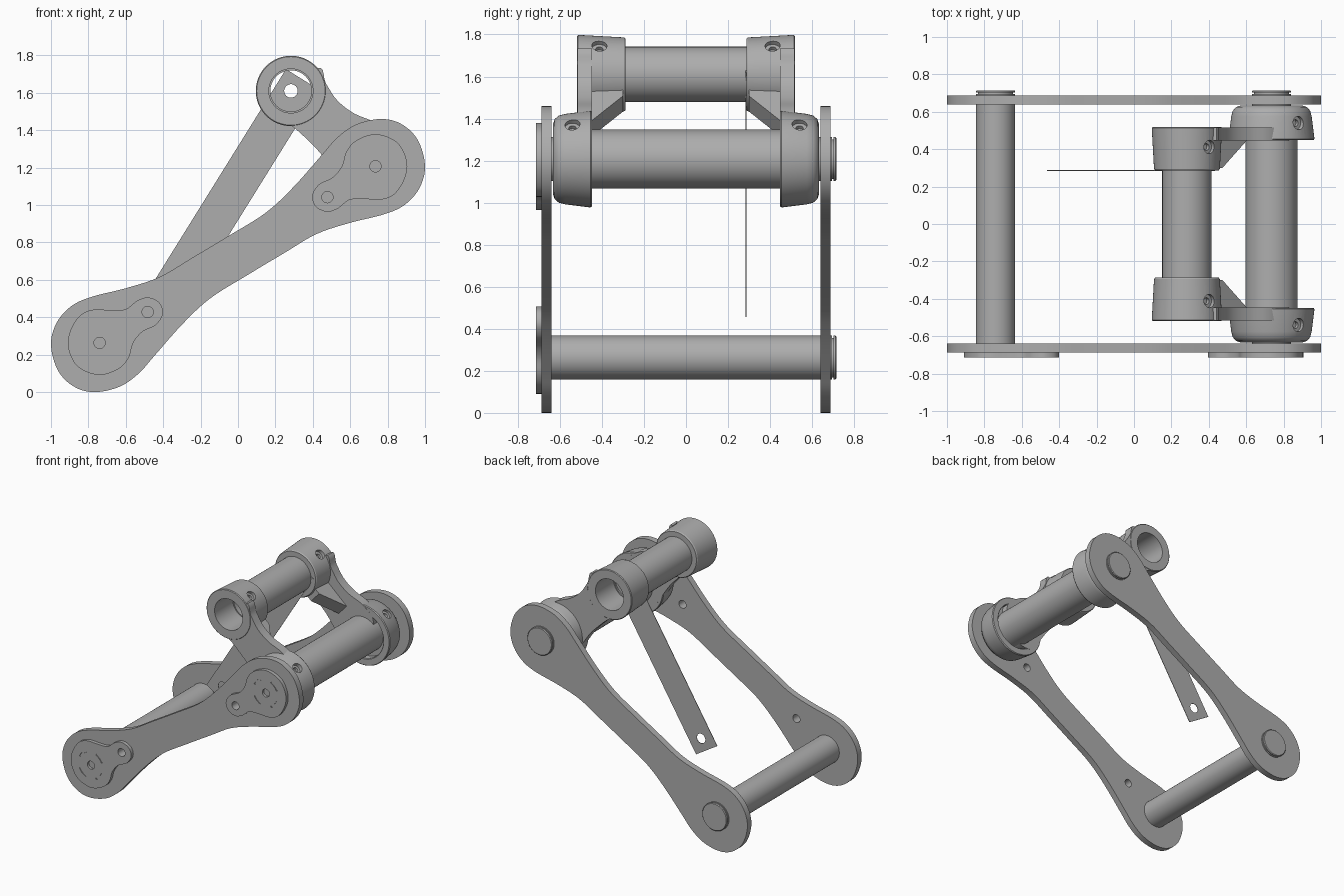
import bpy, bmesh, math
from math import sin, cos, pi
from mathutils import Vector, Matrix

cube = bpy.data.objects.get("Cube")
if cube:
    bpy.data.objects.remove(cube, do_unlink=True)

grey = bpy.data.materials.new("plain grey metal")
grey.use_nodes = True
grey.diffuse_color = (0.42, 0.42, 0.42, 1)
grey.node_tree.nodes["Principled BSDF"].inputs["Base Color"].default_value = (0.42, 0.42, 0.42, 1)

LOW, HIGH, TOP = (-0.74, 0.263), (0.735, 1.207), (0.283, 1.61)


def finish(name, bm):
    bmesh.ops.remove_doubles(bm, verts=bm.verts, dist=1e-5)
    bmesh.ops.recalc_face_normals(bm, faces=bm.faces)
    mesh = bpy.data.meshes.new(name)
    bm.to_mesh(mesh)
    bm.free()
    mesh.materials.append(grey)
    ob = bpy.data.objects.new(name, mesh)
    bpy.context.collection.objects.link(ob)
    return ob


def shade(ob):
    bpy.ops.object.select_all(action='DESELECT')
    ob.select_set(True)
    bpy.context.view_layer.objects.active = ob
    bpy.ops.object.shade_smooth_by_angle(angle=math.radians(32))
    return ob


def lathe(name, centre, profile, sign=1, seg=64):
    """Turn a closed (radius, y) profile about a line along y."""
    bm = bmesh.new()
    rings = [[bm.verts.new((centre[0] + r * cos(2 * pi * i / seg), sign * y,
                            centre[1] + r * sin(2 * pi * i / seg)))
              for i in range(seg)] for r, y in profile]
    for a, b in zip(rings, rings[1:] + rings[:1]):
        for i in range(seg):
            j = (i + 1) % seg
            bm.faces.new((a[i], a[j], b[j], b[i]))
    bmesh.ops.dissolve_degenerate(bm, dist=1e-5, edges=bm.edges)
    return finish(name, bm)


def rod(name, centre, r, y0, y1):
    return lathe(name, centre, [(0, y0), (r, y0), (r, y1), (0, y1)])


def prism(name, pts, y0, y1):
    """Extrude an (x, z) outline along y."""
    bm = bmesh.new()
    face = bm.faces.new([bm.verts.new((x, y0, z)) for x, z in pts])
    ext = bmesh.ops.extrude_face_region(bm, geom=[face])
    bmesh.ops.translate(bm, vec=(0, y1 - y0, 0),
                        verts=[v for v in ext["geom"] if isinstance(v, bmesh.types.BMVert)])
    return finish(name, bm)


def smooth(pts, n=5):
    """Closed Catmull-Rom curve through the points."""
    out, p = [], [Vector(q) for q in pts]
    for i in range(len(p)):
        a, b, c, d = (p[(i + k - 1) % len(p)] for k in range(4))
        for t in (k / n for k in range(n)):
            out.append(tuple(0.5 * (2 * b + (c - a) * t + (2 * a - 5 * b + 4 * c - d) * t * t
                                    + (3 * b - a - 3 * c + d) * t ** 3)))
    return out


def cut(ob, cutter):
    cutter.hide_render = True
    mod = ob.modifiers.new("cut", 'BOOLEAN')
    mod.operation, mod.object, mod.solver = 'DIFFERENCE', cutter, 'EXACT'
    bpy.ops.object.select_all(action='DESELECT')
    ob.select_set(True)
    bpy.context.view_layer.objects.active = ob
    bpy.ops.object.modifier_apply(modifier=mod.name)
    bpy.data.objects.remove(cutter, do_unlink=True)


# Side plates: half an outline, completed by a half turn about the middle
half = [(-1.0, .25), (-.97, .37), (-.89, .46), (-.78, .51), (-.6, .555), (-.42, .615),
        (-.25, .715), (-.05, .835), (.15, .96), (.3, 1.1), (.45, 1.27), (.53, 1.36),
        (.63, 1.43), (.76, 1.46), (.87, 1.435), (.96, 1.35)]
outline = smooth(half + [(-x, 1.46 - z) for x, z in half])
front_plate = prism("front_side_plate", outline, -.688, -.64)
back_plate = prism("back_side_plate", outline, .64, .688)

# Lobed bearing covers on the front plate
lobe = smooth([(-.17, 0), (-.15, .08), (-.1, .15), (-.03, .178), (.06, .175), (.14, .18),
               (.2, .225), (.26, .243), (.32, .215), (.338, .155), (.3, .095), (.23, .06),
               (.18, 0), (.155, -.08), (.1, -.14), (0, -.172), (-.1, -.14), (-.15, -.08)])
for label, c, s in (("lower", LOW, 1), ("upper", HIGH, -1)):
    cover = prism(label + "_bearing_cover", [(c[0] + s * x, c[1] + s * z) for x, z in lobe],
                  -.714, -.686)
    hole = (c[0] + s * .257, c[1] + s * .165)
    cut(cover, rod("cutter", hole, .03, -.8, -.6))
    cut(front_plate, rod("cutter", hole, .03, -.8, -.6))
    cut(cover, rod("cutter", c, .03, -.8, -.695))
    # Four shallow curved grooves around the centre
    for k in range(4):
        arc = [k * pi / 2 + pi / 4 + t * .09 for t in range(-4, 5)]
        pts = [(c[0] + .108 * cos(a), c[1] + .108 * sin(a)) for a in arc]
        pts += [(c[0] + .096 * cos(a), c[1] + .096 * sin(a)) for a in reversed(arc)]
        cut(cover, prism("cutter", pts, -.8, -.708))
    shade(cover)
shade(front_plate)
shade(back_plate)

# Rods with grooved ends behind the back plate
for label, c in (("lower", LOW), ("upper", HIGH)):
    shade(lathe(label + "_axle", c, [(0, -.68), (.105, -.68), (.105, .694), (.094, .694),
                                     (.094, .702), (.105, .702), (.105, .71), (.1, .715), (0, .715)]))
shade(rod("upper_sleeve", HIGH, .14, -.56, .56))
shade(lathe("top_tube", TOP, [(.11, -.3), (.132, -.3), (.132, .3), (.11, .3)]))

# Collars and the arms joining them, one set on each side
low_collar = [(.1, .633), (.165, .633), (.19, .625), (.207, .605), (.215, .575), (.23, .455),
              (.225, .448), (.18, .448), (.175, .453), (.175, .5), (.1, .5)]
top_collar = [(.118, .518), (.183, .518), (.188, .513), (.176, .295), (.17, .287),
              (.118, .287)]
arm = smooth([(.42, 1.73), (.47, 1.65), (.53, 1.56), (.62, 1.49), (.74, 1.435), (.83, 1.33),
              (.76, 1.1), (.6, 1.06), (.53, 1.15), (.45, 1.265), (.38, 1.34), (.29, 1.42),
              (.2, 1.46), (.18, 1.5)])
along = Vector((HIGH[0] - TOP[0], 0, HIGH[1] - TOP[1])).normalized()
across = Vector((-along.z, 0, along.x))
up = Vector((.66, 0, .75)).normalized()


def radial_cutter(c, y, r, depth0, depth1):
    bm = bmesh.new()
    bmesh.ops.create_cone(bm, cap_ends=True, segments=32, radius1=r, radius2=r,
                          depth=depth1 - depth0)
    place = Vector((c[0], y, c[1])) + up * (depth0 + depth1) / 2
    bm.transform(Matrix.Translation(place) @ up.to_track_quat('Z', 'Y').to_matrix().to_4x4())
    return finish("cutter", bm)


for side, s in (("front", -1), ("back", 1)):
    # Collars with a stepped set-screw hole
    for label, c, prof, y, r in (("lower", HIGH, low_collar, .54, .217),
                                 ("top", TOP, top_collar, .412, .18)):
        collar = lathe(f"{side}_{label}_collar", c, prof, s)
        cut(collar, radial_cutter(c, s * y, .036, r - .022, r + .08))
        cut(collar, radial_cutter(c, s * y, .018, r - .04, r + .08))
        shade(collar)
    # Flat arm, with the collar bores kept clear
    y0, y1 = sorted((s * .447, s * .516))
    link = prism(side + "_arm", arm, y0, y1)
    cut(link, rod("cutter", TOP, .15, -1, 1))
    shade(link)
    # Sloping rib between the top collar and the arm
    bm = bmesh.new()
    base = Vector((TOP[0], 0, TOP[1]))
    rib = [(.14, .3), (.21, .3), (.4, .46), (.14, .46)]
    ends = [[bm.verts.new(base + along * d + across * w + Vector((0, s * y, 0)))
             for d, y in rib] for w in (-.05, .05)]
    for loop in ends:
        bm.faces.new(loop)
    for i in range(4):
        j = (i + 1) % 4
        bm.faces.new((ends[0][i], ends[0][j], ends[1][j], ends[1][i]))
    shade(finish(side + "_rib", bm))

# Thin hanging strap with a hole near each end
d, n, o = Vector((.528, .849)), Vector((.849, -.528)), Vector(TOP)
strap = prism("hanging_strap", [tuple(o + d * a + n * b) for a, b in
                                ((.085, -.084), (.085, .125), (-1.28, .125), (-1.28, -.084))],
              .284, .288)
cut(strap, rod("cutter", TOP, .036, .2, .4))
cut(strap, rod("cutter", tuple(o + d * -1.19 + n * .02), .036, .2, .4))
shade(strap)
